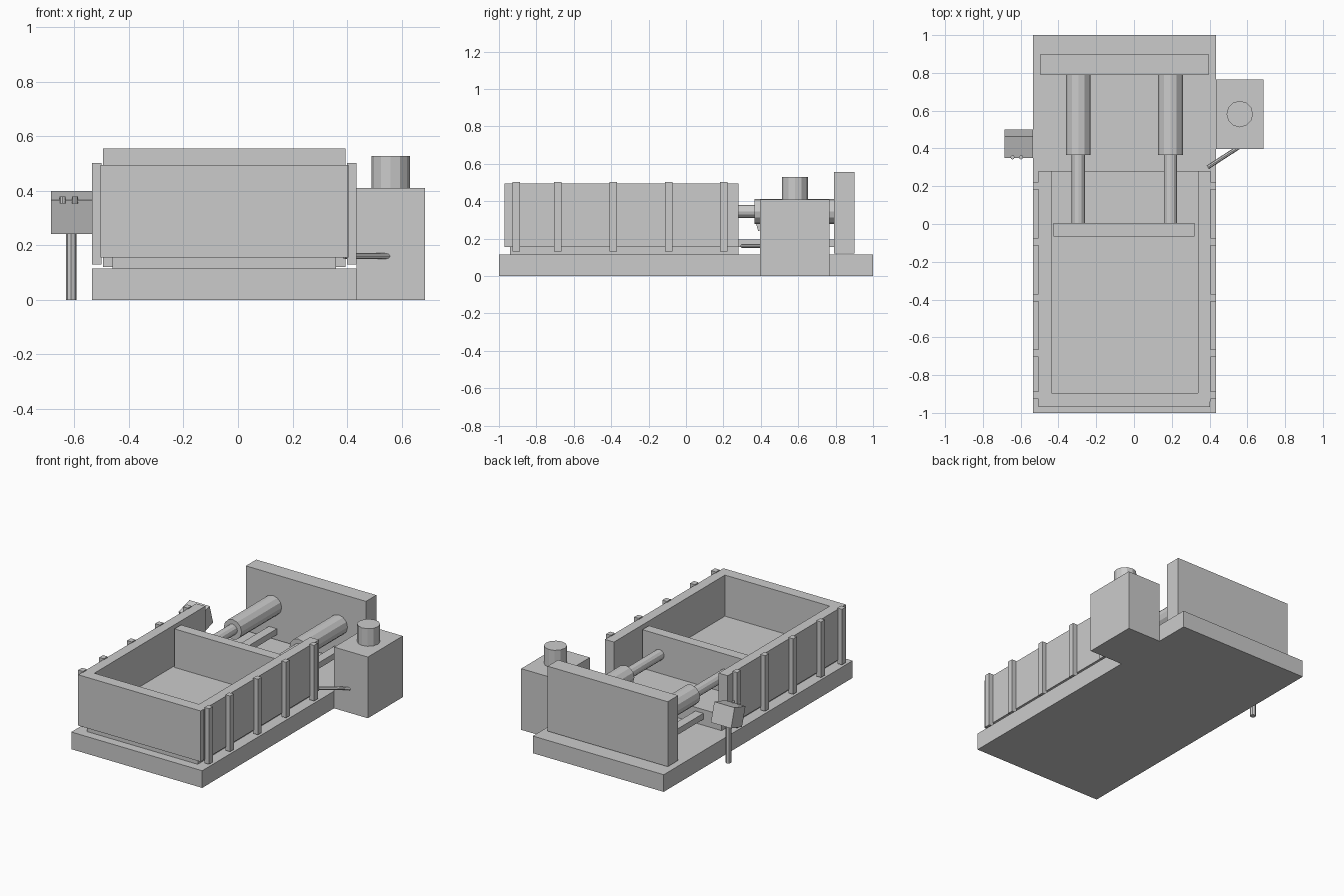
import bpy, bmesh
from math import radians, atan2
from mathutils import Vector

if "Cube" in bpy.data.objects:
    bpy.data.objects.remove(bpy.data.objects["Cube"])


def box(name, x, y, z):
    """Box from (min, max) ranges."""
    bm = bmesh.new()
    bmesh.ops.create_cube(bm, size=1)
    for v in bm.verts:
        v.co = [r[0] if c < 0 else r[1] for c, r in zip(v.co, (x, y, z))]
    return finish(name, bm)


def rod(name, a, b, r, sides=12):
    """Cylinder between two points."""
    a, b = Vector(a), Vector(b)
    bm = bmesh.new()
    bmesh.ops.create_cone(bm, cap_ends=True, segments=sides, radius1=r, radius2=r, depth=(b - a).length)
    ob = finish(name, bm)
    ob.rotation_mode = 'QUATERNION'
    ob.rotation_quaternion = (b - a).to_track_quat('Z', 'Y')
    ob.location = (a + b) / 2
    return ob


def finish(name, bm):
    me = bpy.data.meshes.new(name)
    bm.to_mesh(me)
    bm.free()
    ob = bpy.data.objects.new(name, me)
    bpy.context.collection.objects.link(ob)
    return ob


CX = -0.05  # centre line of the machine body

# Base and back plate
box("base", (-0.535, 0.435), (-1, 1), (0, 0.115))
box("back_plate", (-0.495, 0.395), (0.79, 0.90), (0.12, 0.555))

# Chamber: floor, front wall, side walls with ribs
box("chamber_skid", (-0.46, 0.36), (-0.94, 0.28), (0.115, 0.155))
box("chamber_floor", (CX - 0.388, CX + 0.388), (-0.895, 0.28), (0.155, 0.22))
box("front_wall", (-0.505, 0.402), (-0.97, -0.895), (0.155, 0.495))
for side, s in (("left", -1), ("right", 1)):
    def span(a, b):
        return tuple(sorted((CX + s * a, CX + s * b)))
    box(side + "_wall", span(0.388, 0.455), (-0.94, 0.28), (0.155, 0.495))
    for i, y in enumerate((-0.907, -0.685, -0.39, -0.093, 0.203)):
        box(f"{side}_rib_{i + 1}", span(0.45, 0.485), (y - 0.02, y + 0.02), (0.13, 0.502))

# Pusher plate with its hydraulic cylinders and guide rails
box("pusher", (-0.425, 0.32), (-0.065, 0.005), (0.22, 0.478))
for side, x in (("left", -0.295), ("right", 0.193)):
    rod(side + "_cylinder", (x, 0.365, 0.345), (x, 0.79, 0.345), 0.066)
    rod(side + "_piston_rod", (x, 0, 0.345), (x, 0.37, 0.345), 0.035)
    box(side + "_guide_rail", (x - 0.03, x + 0.03), (0, 0.79), (0.155, 0.195))

# Oil tank, motor and hose
box("oil_tank", (0.435, 0.685), (0.396, 0.766), (0, 0.41))
rod("motor", (0.56, 0.582, 0.41), (0.56, 0.582, 0.528), 0.07)
rod("hose", (0.39, 0.30, 0.16), (0.56, 0.41, 0.16), 0.011, 8)

# Control panel on a post, tilted towards the operator
panel = box("control_panel", (-0.075, 0.075), (-0.06, 0.06), (-0.065, 0.065))
panel.location = (-0.61, 0.425, 0.32)
panel.rotation_euler.x = atan2(0.035, 0.118)
rod("panel_post", (-0.612, 0.425, 0), (-0.612, 0.425, 0.28), 0.019, 8)
for i, x in enumerate((-0.643, -0.598)):
    rod(f"button_{i + 1}", (x, 0.353, 0.353), (x, 0.353, 0.378), 0.011, 8)
